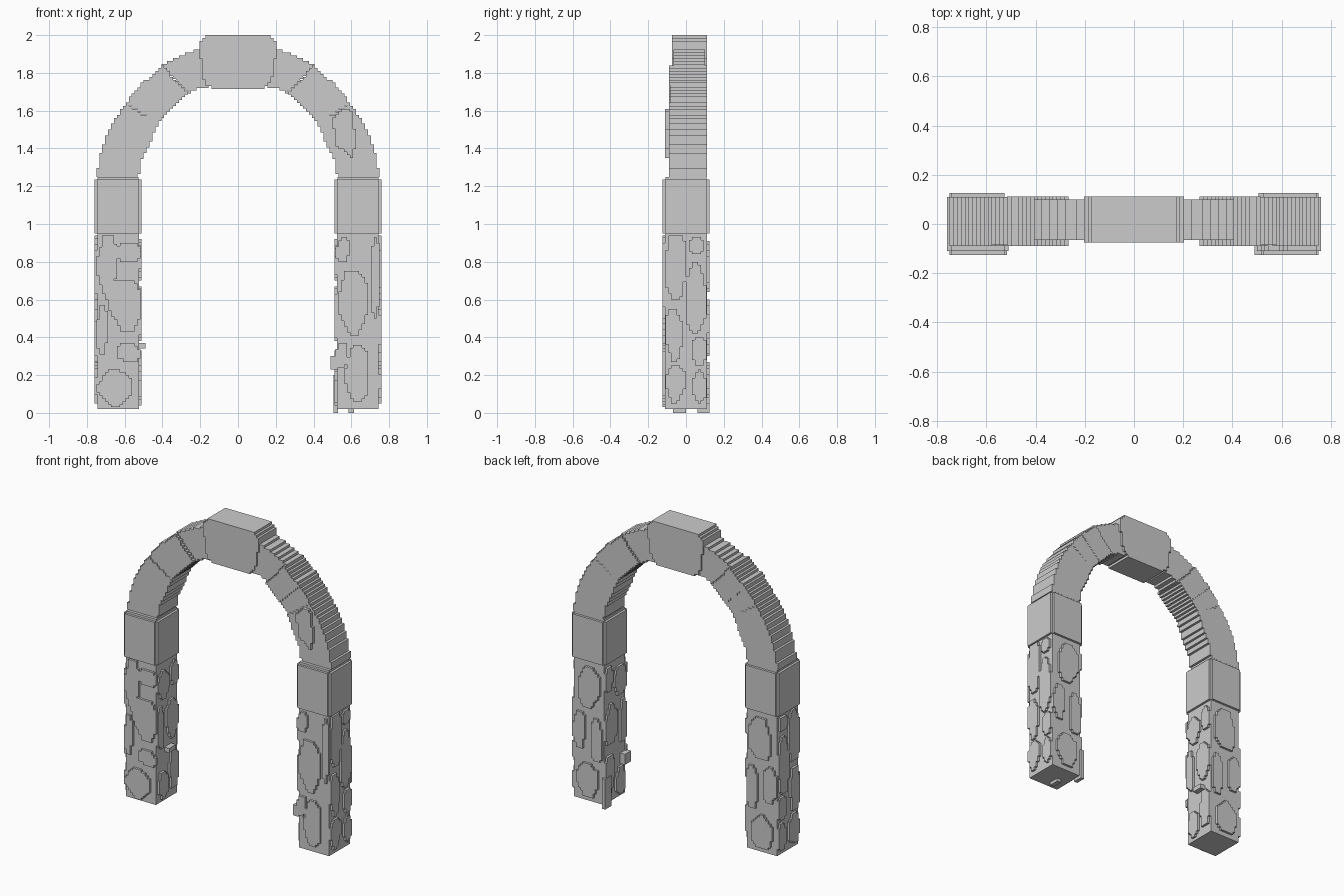
import bpy, bmesh, random, math

if "Cube" in bpy.data.objects:
    bpy.data.objects.remove(bpy.data.objects["Cube"])

G = 1 / 64  # block size of the stepped stone edges
random.seed(4)


def snap(v):
    return round(v / G) * G


def stair(pts):
    """Turn an outline into a blocky one, row by row."""
    z0 = min(p[1] for p in pts)
    z1 = max(p[1] for p in pts)
    n = max(1, round((z1 - z0) / G))
    h = (z1 - z0) / n
    right, left = [], []
    for i in range(n):
        z = z0 + (i + .5) * h
        xs = []
        for (ax, az), (bx, bz) in zip(pts, pts[1:] + pts[:1]):
            if (az <= z) != (bz <= z):
                xs.append(ax + (bx - ax) * (z - az) / (bz - az))
        lo, hi = snap(min(xs)), snap(max(xs))
        hi = max(hi, lo + G)
        right += [(hi, z0 + i * h), (hi, z0 + (i + 1) * h)]
        left += [(lo, z0 + i * h), (lo, z0 + (i + 1) * h)]
    ring = right + left[::-1]
    out = []
    for k, p in enumerate(ring):  # drop points along straight runs
        a, b = ring[k - 1], ring[(k + 1) % len(ring)]
        if abs(a[0] - p[0]) < 1e-6 and abs(b[0] - p[0]) < 1e-6:
            continue
        out.append(p)
    return out


def prism(name, pts, lo, hi, axis):
    """Extrude a 2D outline along the x, y or z axis."""
    bm = bmesh.new()
    put = {'x': lambda u, v, d: (d, u, v),
           'y': lambda u, v, d: (u, d, v),
           'z': lambda u, v, d: (u, v, d)}[axis]
    face = bm.faces.new([bm.verts.new(put(u, v, lo)) for u, v in pts])
    res = bmesh.ops.extrude_face_region(bm, geom=[face], use_keep_orig=True)
    move = put(0, 0, hi - lo)
    bmesh.ops.translate(bm, vec=move,
                        verts=[e for e in res['geom'] if isinstance(e, bmesh.types.BMVert)])
    bmesh.ops.recalc_face_normals(bm, faces=bm.faces)
    me = bpy.data.meshes.new(name)
    bm.to_mesh(me)
    bm.free()
    ob = bpy.data.objects.new(name, me)
    bpy.context.collection.objects.link(ob)
    return ob


def rect(a, b, c, d):
    return [(a, c), (b, c), (b, d), (a, d)]


def pebble(u0, u1, z0, z1):
    """Irregular rounded stone outline inside a rectangle."""
    w, h = u1 - u0, z1 - z0
    r = lambda s: s * random.uniform(.15, .45)
    return [(u0 + r(w), z0), (u1 - r(w), z0), (u1, z0 + r(h)), (u1, z1 - r(h)),
            (u1 - r(w), z1), (u0 + r(w), z1), (u0, z1 - r(h)), (u0, z0 + r(h))]


# Stones per pillar face, as (u0, u1, z0, z1); u is x on front/back, y on the sides
front = {-1: [(-.65, -.515, .80, .90), (-.68, -.515, .43, .70), (-.745, -.64, .60, .94),
              (-.64, -.515, .27, .37), (-.745, -.56, .03, .23), (-.745, -.69, .31, .57)],
         1: [(.53, .69, .41, .75), (.57, .69, .06, .36), (.515, .58, .24, .37),
             (.70, .75, .50, .93), (.52, .60, .80, .93)]}
back = [(-.09, .07, .64, .91), (-.11, -.02, .30, .58), (.02, .11, .36, .60), (-.08, .09, .05, .27)]
side = [(0, .11, .42, .80), (-.11, 0, .60, .94), (-.11, -.02, .27, .55), (.03, .11, .25, .40),
        (-.11, 0, .05, .25), (.03, .11, .05, .23), (.02, .10, .84, .93)]
inner = [(-.11, .02, .70, .89), (.03, .11, .76, .92), (-.02, .11, .41, .67), (-.11, -.04, .38, .66),
         (-.10, .0, .04, .22), (.02, .11, .08, .33)]

CX, CORE, OUT = .635, .11, .125
for s, tag in ((-1, 'left'), (1, 'right')):
    c = s * CX
    # Pillar core and the capital block with notched edges
    prism(tag + '_pillar', rect(c - CORE, c + CORE, -CORE, CORE), .02, .95, 'z')
    a, b = OUT, OUT - G
    notch = [(a, -b), (a, b), (b, b), (b, a), (-b, a), (-b, b),
             (-a, b), (-a, -b), (-b, -b), (-b, -a), (b, -a), (b, -b)]
    prism(tag + '_capital', [(c + x, y) for x, y in notch], .95, 1.235, 'z')
    prism(tag + '_capital_lid', rect(c - b, c + b, -b, b), 1.235, 1.25, 'z')
    # Raised stones on the four faces
    for st in front[s]:
        prism(tag + '_front_stone', stair(pebble(*st)), -OUT, -CORE + .002, 'y')
    for u0, u1, z0, z1 in back:
        prism(tag + '_back_stone', stair(pebble(c + s * u0 if s > 0 else c - u1,
              c + u1 if s > 0 else c - u0, z0, z1)), CORE - .002, OUT, 'y')
    for st in side:
        d = sorted((c + s * (CORE - .002), c + s * OUT))
        prism(tag + '_outer_stone', stair(pebble(*st)), d[0], d[1], 'x')
    for st in inner:
        d = sorted((c - s * (CORE - .002), c - s * OUT))
        prism(tag + '_inner_stone', stair(pebble(*st)), d[0], d[1], 'x')

# Corner stones standing proud of the pillars
prism('right_corner_stone', rect(.49, .53, .23, .30), -.125, -.06, 'y')
prism('left_corner_stone', rect(-.53, -.49, .34, .37), -.02, .05, 'y')
prism('right_foot_stone', rect(.505, .53, 0, .20), .06, .125, 'y')
prism('right_foot_chip', rect(.585, .615, 0, .03), -.07, 0, 'y')

# Arch stones for one side: outline, front y, back y
arch = [('springer', [(.525, 1.25), (.75, 1.25), (.73, 1.36), (.695, 1.47), (.65, 1.56),
                      (.595, 1.64), (.425, 1.53), (.38, 1.56), (.47, 1.42), (.51, 1.34)][:7]
         + [(.47, 1.42), (.51, 1.34)], -.09, .11),
        ('haunch_stone', [(.425, 1.53), (.595, 1.64), (.51, 1.74), (.36, 1.595)], -.085, .11),
        ('shoulder_stone', [(.36, 1.595), (.51, 1.74), (.40, 1.84), (.265, 1.69)], -.09, .112),
        ('crown_stone', [(.265, 1.69), (.40, 1.84), (.31, 1.89), (.18, 1.94),
                         (.16, 1.725), (.22, 1.715)], -.065, .10)]
for s, tag in ((-1, 'left'), (1, 'right')):
    for name, pts, y0, y1 in arch:
        prism(f'{tag}_{name}', stair([(s * x, z) for x, z in pts]), y0, y1, 'y')

# Raised patch on the right springer and the keystone
prism('right_springer_patch', stair([(.60, 1.35), (.63, 1.42), (.60, 1.60), (.56, 1.61),
      (.50, 1.56), (.52, 1.42)]), -.11, -.088, 'y')
prism('keystone', stair([(-.13, 1.715), (.13, 1.715), (.175, 1.76), (.20, 1.90), (.20, 1.97),
      (.16, 2.0), (-.16, 2.0), (-.20, 1.97), (-.20, 1.90), (-.175, 1.74)]), -.075, .112, 'y')
